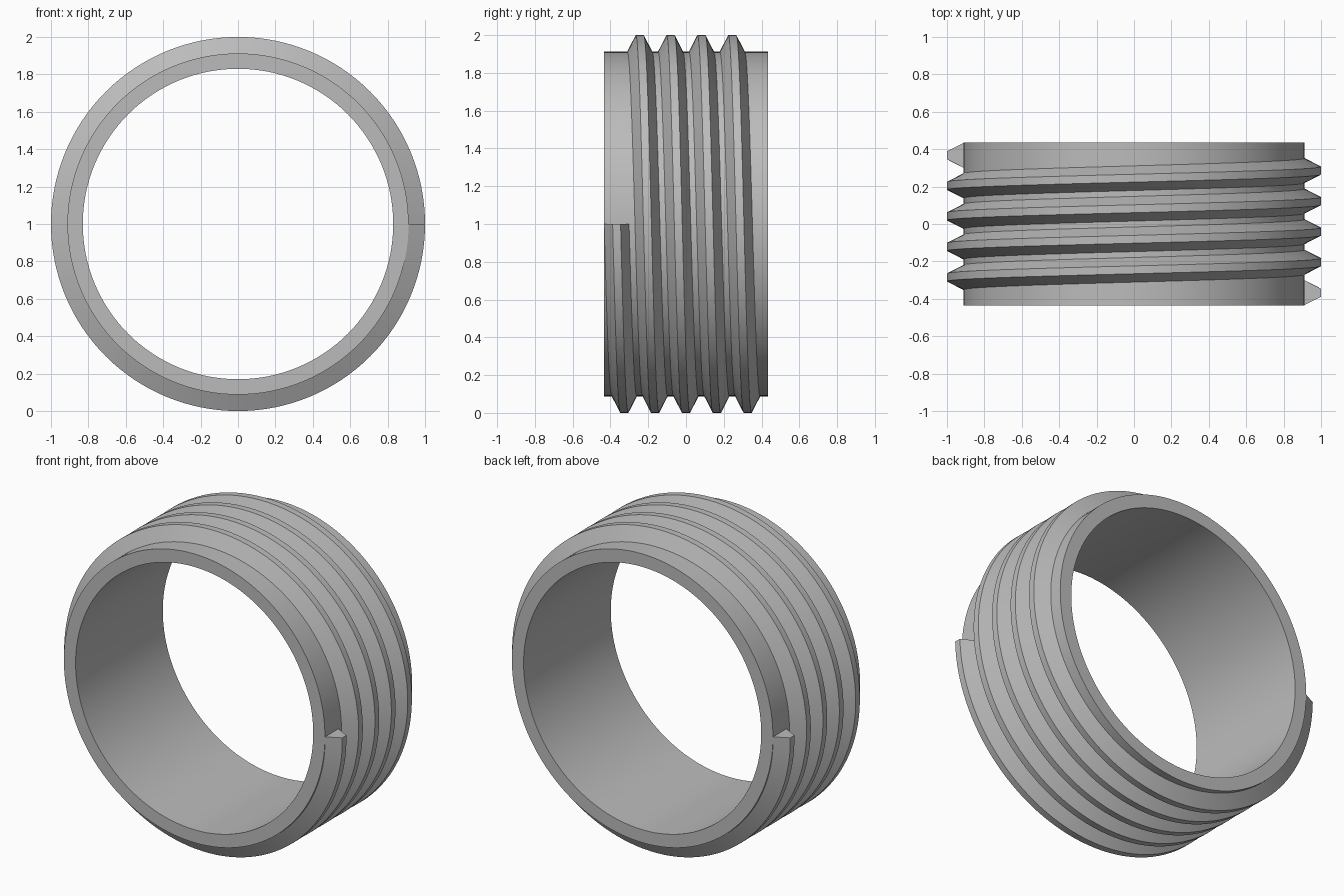
import bpy, bmesh, math

cube = bpy.data.objects.get("Cube")
if cube:
    bpy.data.objects.remove(cube, do_unlink=True)

OUTER, INNER, CREST = 0.912, 0.83, 1.0   # radii
HALF_LENGTH = 0.435
PITCH, TURNS = 0.1633, 4.5
START_Y = -PITCH * TURNS / 2
STEPS = 128                              # segments per turn

metal = bpy.data.materials.new("plain grey")
metal.use_nodes = True
grey = (0.5, 0.5, 0.5, 1)
metal.diffuse_color = grey
metal.node_tree.nodes["Principled BSDF"].inputs["Base Color"].default_value = grey


def sweep(name, profile, turns, pitch, start_y, closed):
    """Turn a (radius, y) profile around the y axis, advancing by pitch each turn."""
    bm = bmesh.new()
    steps = int(turns * STEPS)
    rings = []
    for i in range(steps if closed else steps + 1):
        a = -2 * math.pi * i / STEPS
        y0 = start_y + pitch * i / STEPS
        rings.append([bm.verts.new((r * math.cos(a), y0 + y, 1 + r * math.sin(a)))
                      for r, y in profile])
    pairs = list(zip(rings, rings[1:]))
    if closed:
        pairs.append((rings[-1], rings[0]))
    n = len(profile)
    for a, b in pairs:
        for k in range(n):
            m = (k + 1) % n
            bm.faces.new((a[k], a[m], b[m], b[k]))
    if not closed:
        bm.faces.new(rings[0])
        bm.faces.new(rings[-1])
    bmesh.ops.recalc_face_normals(bm, faces=bm.faces)
    mesh = bpy.data.meshes.new(name)
    bm.to_mesh(mesh)
    bm.free()
    mesh.materials.append(metal)
    obj = bpy.data.objects.new(name, mesh)
    bpy.context.collection.objects.link(obj)
    bpy.ops.object.select_all(action="DESELECT")
    obj.select_set(True)
    bpy.context.view_layer.objects.active = obj
    bpy.ops.object.shade_smooth_by_angle(angle=math.radians(25))
    return obj


# Plain tube
sweep("tube", [(OUTER, -HALF_LENGTH), (OUTER, HALF_LENGTH),
               (INNER, HALF_LENGTH), (INNER, -HALF_LENGTH)], 1, 0, 0, True)

# Helical ridge, its foot sunk into the tube wall
foot, tip = 0.066, 0.021
sweep("thread", [(OUTER - 0.03, -foot), (OUTER, -foot), (CREST, -tip),
                 (CREST, tip), (OUTER, foot), (OUTER - 0.03, foot)],
      TURNS, PITCH, START_Y, False)
